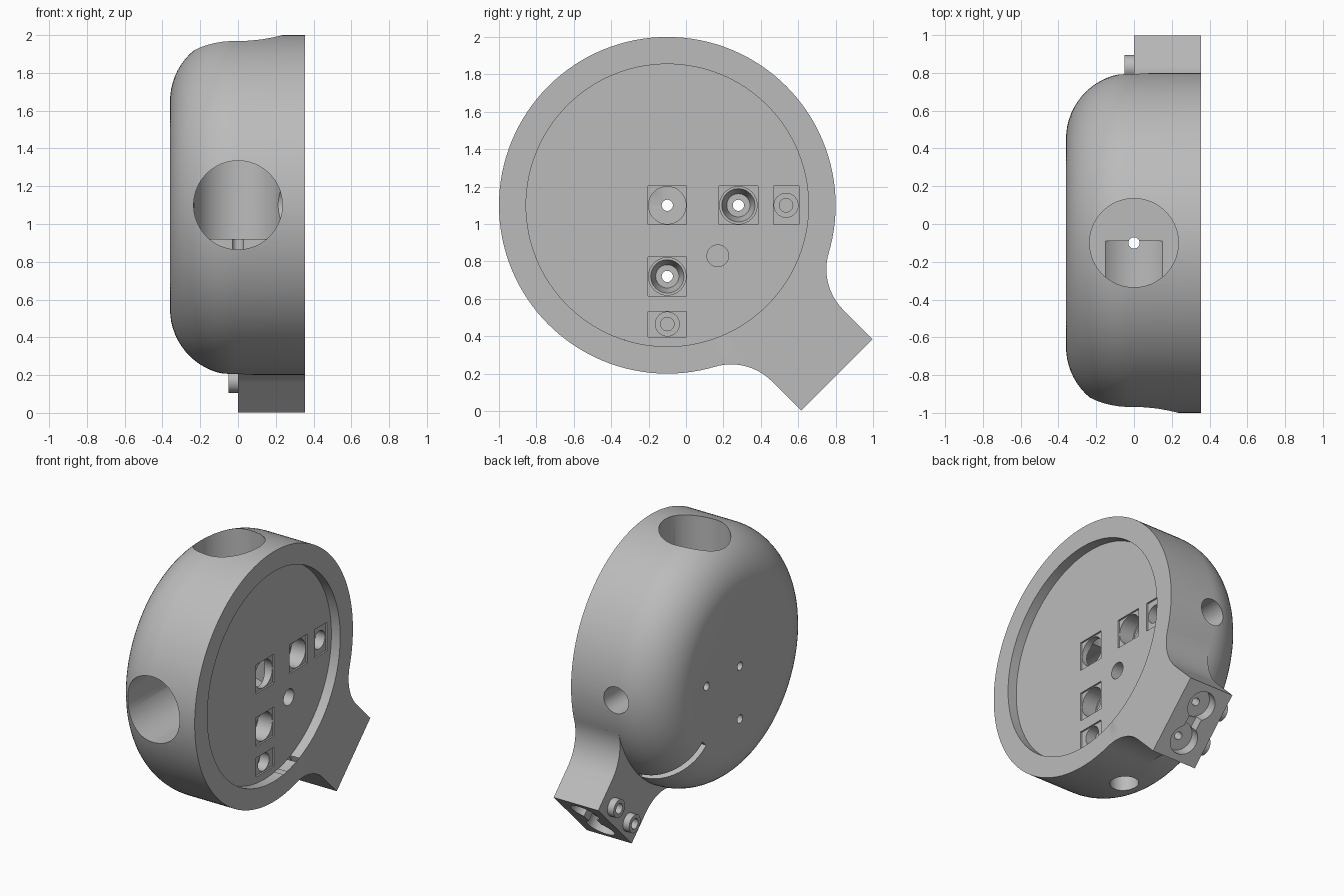
import bpy, bmesh, math
from mathutils import Matrix, Vector

if "Cube" in bpy.data.objects:
    bpy.data.objects.remove(bpy.data.objects["Cube"], do_unlink=True)

grey = bpy.data.materials.new("plain grey")
grey.use_nodes = True
grey.diffuse_color = (0.5, 0.5, 0.5, 1)
grey.node_tree.nodes["Principled BSDF"].inputs["Base Color"].default_value = (0.5, 0.5, 0.5, 1)

CY, CZ = -0.1, 1.1          # disc centre
FACE, BACK, R = 0.355, -0.36, 0.9
FLOOR = FACE - 0.07         # recess floor
S = math.sqrt(0.5)


def diag(x, u, v):
    """Point at distance u along the arm and v across it."""
    return Vector((x, CY + (u + v) * S, CZ + (v - u) * S))


def finish(bm, name):
    bmesh.ops.recalc_face_normals(bm, faces=bm.faces)
    me = bpy.data.meshes.new(name)
    bm.to_mesh(me)
    bm.free()
    me.materials.append(grey)
    ob = bpy.data.objects.new(name, me)
    bpy.context.collection.objects.link(ob)
    return ob


def cyl(name, a, b, r1, r2=None, seg=48):
    a, b = Vector(a), Vector(b)
    rot = (b - a).to_track_quat('Z', 'Y').to_matrix().to_4x4()
    bm = bmesh.new()
    bmesh.ops.create_cone(bm, cap_ends=True, segments=seg, radius1=r1,
                          radius2=r1 if r2 is None else r2, depth=(b - a).length,
                          matrix=Matrix.Translation((a + b) / 2) @ rot)
    return finish(bm, name)


def prism(name, outline, x0, x1):
    """Extrude a list of (y, z) pairs along x."""
    bm = bmesh.new()
    f = bm.faces.new([bm.verts.new((x0, y, z)) for y, z in outline])
    ext = bmesh.ops.extrude_face_region(bm, geom=[f])["geom"]
    bmesh.ops.translate(bm, vec=(x1 - x0, 0, 0),
                        verts=[g for g in ext if isinstance(g, bmesh.types.BMVert)])
    return finish(bm, name)


def diag_box(name, x0, x1, u0, u1, half):
    pts = [diag(0, u, v) for u, v in ((u0, -half), (u1, -half), (u1, half), (u0, half))]
    return prism(name, [(p.y, p.z) for p in pts], x0, x1)


def combine(target, tool, op='DIFFERENCE'):
    mod = target.modifiers.new("cut", 'BOOLEAN')
    mod.operation, mod.solver, mod.object = op, 'EXACT', tool
    deps = bpy.context.evaluated_depsgraph_get()
    me = bpy.data.meshes.new_from_object(target.evaluated_get(deps))
    target.modifiers.clear()
    target.data = me
    bpy.data.objects.remove(tool, do_unlink=True)


# Domed disc, turned about the x axis
F = 0.35
profile = [(FACE, 0), (FACE, R)]
for i in range(17):
    t = math.pi / 2 * i / 16
    profile.append((BACK + F - F * math.sin(t), R - F + F * math.cos(t)))
profile.append((BACK, 0))
bm = bmesh.new()
vs = [bm.verts.new((x, CY, CZ + r)) for x, r in profile]
es = [bm.edges.new(p) for p in zip(vs, vs[1:])]
bmesh.ops.spin(bm, geom=vs + es, cent=(0, CY, CZ), axis=(1, 0, 0),
               angle=math.tau, steps=128)
bmesh.ops.remove_doubles(bm, verts=bm.verts, dist=0.0001)
body = finish(bm, "domed_housing")

# Arm with filleted neck
END, HALF, NECK, FIL = 1.283, 0.27, 1.06, 0.307
top = math.atan2(HALF + FIL, NECK)
side = [(0.6, 0.3)]
for i in range(17):
    a = math.pi + top + (math.pi / 2 - top) * i / 16
    side.append((NECK + FIL * math.cos(a), HALF + FIL + FIL * math.sin(a)))
side.append((END, HALF))
outline = side + [(u, -v) for u, v in reversed(side)]
pts = [diag(0, u, v) for u, v in outline]
combine(body, prism("arm", [(p.y, p.z) for p in pts], 0, FACE), 'UNION')

# Shallow round recess in the flat face
combine(body, cyl("recess", (FLOOR, CY, CZ), (0.5, CY, CZ), 0.755, seg=128))

# Square pockets around the bolt seats
for y, z, hy, hz in ((CY, CZ, .104, .104), (.28, CZ, .104, .104), (.535, CZ, .068, .104),
                     (CY, .72, .104, .104), (CY, .465, .104, .068)):
    combine(body, prism("pocket", [(y - hy, z - hz), (y + hy, z - hz),
                                   (y + hy, z + hz), (y - hy, z + hz)], FLOOR - 0.012, 0.4))

# Large bores from the front and the top, meeting in the middle
combine(body, cyl("front_bore", (0, -1.2, CZ), (0, -0.09, CZ), 0.235, seg=64))
combine(body, cyl("top_bore", (0, CY, 2.2), (0, CY, 0.92), 0.235, seg=64))

# Smaller bores from the back and the bottom
combine(body, cyl("back_bore", (0, 1, CZ), (0, 0.45, CZ), 0.095))
combine(body, cyl("bottom_bore", (0, CY, 0), (0, CY, 0.55), 0.095))
combine(body, cyl("bottom_pilot", (0, CY, 0.5), (0, CY, 1), 0.03, seg=24))

# Bolt seats with tapered bottoms and through holes
for y, z in ((CY, CZ), (0.28, CZ), (CY, 0.72)):
    combine(body, cyl("seat", (0.16, y, z), (0.4, y, z), 0.1))
    combine(body, cyl("seat_taper", (0.06, y, z), (0.165, y, z), 0.062, 0.09))
    combine(body, cyl("through_hole", (-0.5, y, z), (0.1, y, z), 0.03, seg=24))

# Small set-screw seats
for y, z in ((0.535, CZ), (CY, 0.465)):
    combine(body, cyl("screw_seat", (0.2, y, z), (0.4, y, z), 0.064))
    combine(body, cyl("screw_hole", (0.12, y, z), (0.21, y, z), 0.036, seg=24))

# Blind hole and the narrow slot through the dome towards the arm
combine(body, cyl("blind_hole", (0.12, 0.17, 0.83), (0.4, 0.17, 0.83), 0.058))
combine(body, diag_box("slot", -0.5, -0.005, 0.57, 1.0, 0.028))

# Paired counterbores joined by a channel in the arm's end
MID = FACE / 2
for v in (-0.125, 0.125):
    combine(body, cyl("end_bore", diag(MID, END - 0.08, v), diag(MID, 1.4, v), 0.1))
    combine(body, cyl("end_pilot", diag(MID, 0.95, v), diag(MID, 1.25, v), 0.027, seg=24))
combine(body, diag_box("end_channel", MID - 0.05, MID + 0.05, END - 0.07, 1.4, 0.1))

objs = [body]
# Ring bosses on the side of the arm
for n, v in (("lower", -0.125), ("upper", 0.125)):
    boss = cyl(n + "_ring_boss", diag(-0.05, 1.19, v), diag(0.01, 1.19, v), 0.064)
    combine(boss, cyl("boss_hole", diag(-0.1, 1.19, v), diag(-0.004, 1.19, v), 0.036))
    objs.append(boss)

bpy.ops.object.select_all(action='DESELECT')
for ob in objs:
    ob.select_set(True)
bpy.context.view_layer.objects.active = body
bpy.ops.object.shade_smooth_by_angle(angle=math.radians(30))
